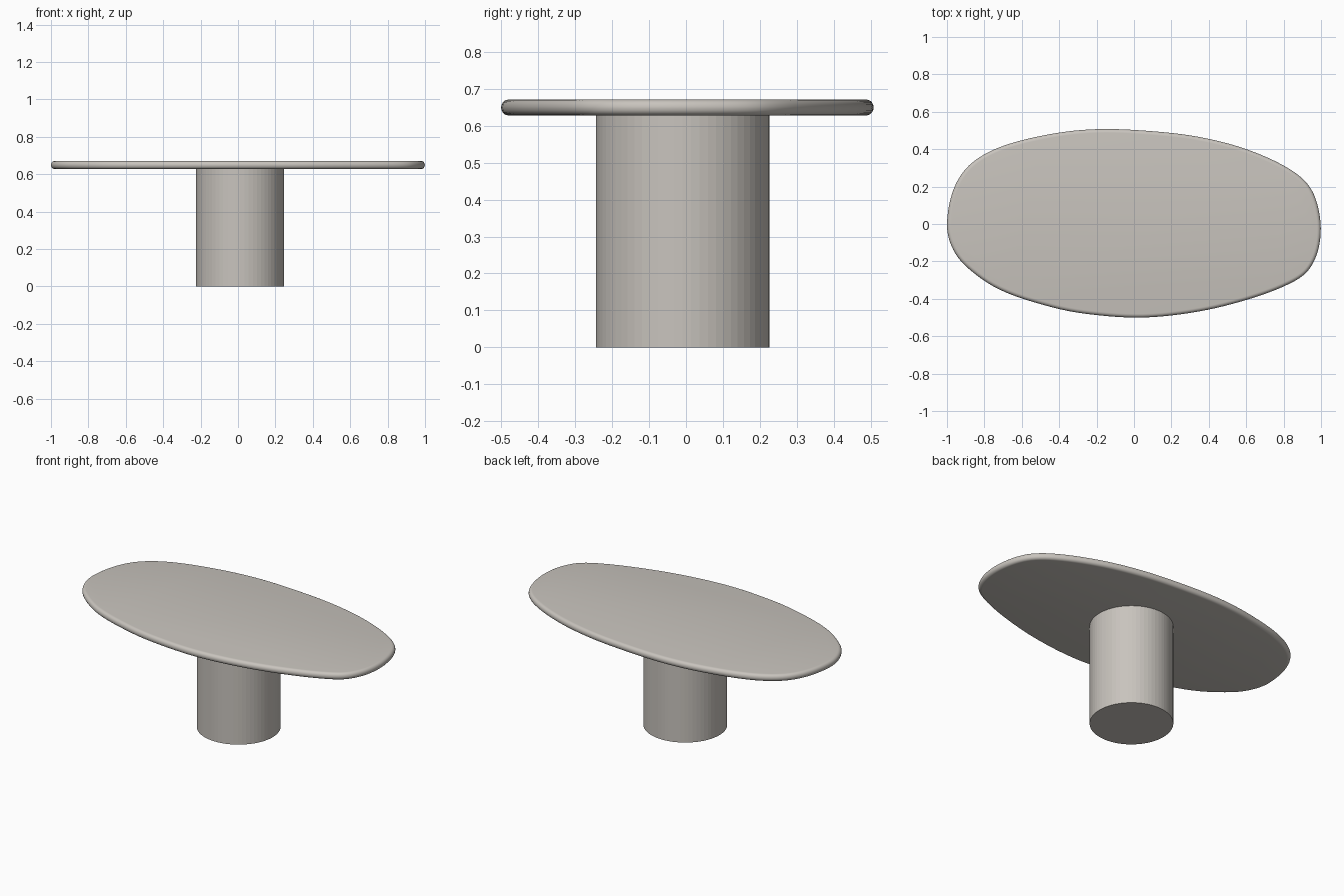
import bpy, bmesh, math
from mathutils import Vector

if "Cube" in bpy.data.objects:
    bpy.data.objects.remove(bpy.data.objects["Cube"])

stone = bpy.data.materials.new("warm grey stone")
stone.diffuse_color = (0.58, 0.55, 0.51, 1)
stone.use_nodes = True
stone.node_tree.nodes["Principled BSDF"].inputs["Base Color"].default_value = stone.diffuse_color


def finish(bm, name, smooth_angle=None):
    bmesh.ops.recalc_face_normals(bm, faces=bm.faces)
    mesh = bpy.data.meshes.new(name)
    bm.to_mesh(mesh)
    bm.free()
    mesh.materials.append(stone)
    obj = bpy.data.objects.new(name, mesh)
    bpy.context.collection.objects.link(obj)
    if smooth_angle:
        bpy.context.view_layer.objects.active = obj
        obj.select_set(True)
        bpy.ops.object.shade_smooth_by_angle(angle=math.radians(smooth_angle))
        obj.select_set(False)
    return obj


def closed_spline(pts, steps):
    """Centripetal-style closed curve through the points, evenly resampled."""
    pts = [Vector(p) for p in pts]
    n, out = len(pts), []
    for i in range(n):
        p = [pts[(i + k) % n] for k in (-1, 0, 1, 2)]
        d = [max((p[k + 1] - p[k]).length, 1e-6) for k in range(3)]
        m1 = (p[2] - p[0]) / (d[0] + d[1]) * d[1]
        m2 = (p[3] - p[1]) / (d[1] + d[2]) * d[1]
        for s in range(steps):
            t = s / steps
            out.append(p[1] * (2*t**3 - 3*t*t + 1) + m1 * (t**3 - 2*t*t + t)
                       + p[2] * (3*t*t - 2*t**3) + m2 * (t**3 - t*t))
    return out


# Table top: irregular pebble outline with a rounded rim
outline = closed_spline([
    (-1.0, 0.0), (-0.965, 0.185), (-0.88, 0.315), (-0.72, 0.41), (-0.45, 0.48),
    (-0.2, 0.507), (0.085, 0.497), (0.35, 0.465), (0.6, 0.40), (0.83, 0.295),
    (0.945, 0.19), (0.995, 0.03), (0.987, -0.13), (0.93, -0.25), (0.83, -0.32),
    (0.62, -0.40), (0.35, -0.467), (0.05, -0.5), (-0.235, -0.483),
    (-0.45, -0.442), (-0.72, -0.35), (-0.9, -0.225), (-0.975, -0.12)], 6)
n = len(outline)
inward = []
for i in range(n):
    t = (outline[(i + 1) % n] - outline[i - 1]).normalized()
    inward.append(Vector((t.y, -t.x)))  # outline runs clockwise

bottom, top, radius = 0.628, 0.671, 0.02
rim = []
for centre, start in ((bottom + radius, -90), (top - radius, 0)):
    for k in range(6):
        a = math.radians(start + 18 * k)
        rim.append((radius * (1 - math.cos(a)), centre + radius * math.sin(a)))

bm = bmesh.new()
rings = [[bm.verts.new((*(p + d * inset), z)) for p, d in zip(outline, inward)]
         for inset, z in rim]
for lo, hi in zip(rings, rings[1:]):
    for i in range(n):
        j = (i + 1) % n
        bm.faces.new((lo[i], lo[j], hi[j], hi[i]))
bm.faces.new(rings[0])
bm.faces.new(rings[-1])
finish(bm, "table_top", 30)

# Pedestal: faceted cylinder, slightly off centre
bm = bmesh.new()
bmesh.ops.create_cone(bm, cap_ends=True, segments=64, radius1=0.235,
                      radius2=0.235, depth=0.635)
bmesh.ops.translate(bm, verts=bm.verts, vec=(0.011, -0.009, 0.3175))
finish(bm, "pedestal")
